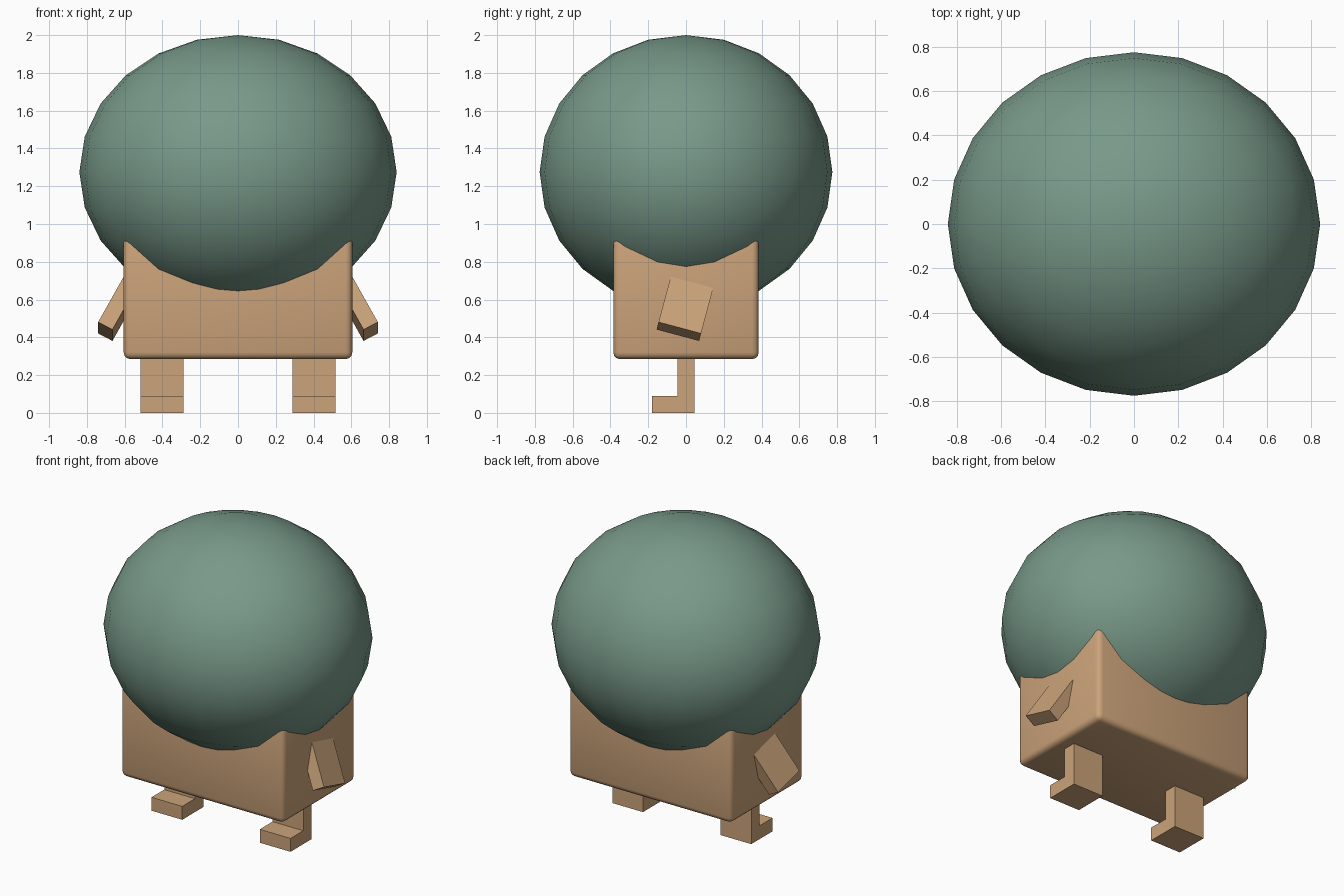
import bpy, bmesh, math
from mathutils import Matrix, Vector

if "Cube" in bpy.data.objects:
    bpy.data.objects.remove(bpy.data.objects["Cube"])


def material(name, rgb):
    m = bpy.data.materials.new(name)
    m.diffuse_color = (*rgb, 1.0)
    m.use_nodes = True
    m.node_tree.nodes["Principled BSDF"].inputs["Base Color"].default_value = m.diffuse_color
    return m


green = material("sage green", (0.188, 0.319, 0.25))
tan = material("tan", (0.60, 0.366, 0.195))


def add_object(name, bm, mat, smooth=False):
    bmesh.ops.recalc_face_normals(bm, faces=bm.faces)
    for f in bm.faces:
        f.smooth = smooth
    me = bpy.data.meshes.new(name)
    bm.to_mesh(me)
    bm.free()
    me.materials.append(mat)
    ob = bpy.data.objects.new(name, me)
    bpy.context.collection.objects.link(ob)
    return ob


def box(size, matrix):
    bm = bmesh.new()
    bmesh.ops.create_cube(bm, size=1, matrix=matrix @ Matrix.Diagonal((*size, 1)))
    return bm


# Large smooth ball on top
bm = bmesh.new()
bmesh.ops.create_uvsphere(bm, u_segments=24, v_segments=12, radius=1)
bmesh.ops.transform(bm, verts=bm.verts, matrix=Matrix.Translation((0, 0, 1.275))
                    @ Matrix.Diagonal((0.84, 0.775, 0.725, 1)))
add_object("round_top", bm, green, True)

# Rounded body block, its top hidden inside the ball
bm = box((1.21, 0.77, 0.675), Matrix.Translation((0, 0, 0.6225)))
bmesh.ops.bevel(bm, geom=bm.edges[:], offset=0.035, segments=3, profile=0.5,
                affect='EDGES')
add_object("body", bm, tan, True)

# L-shaped leg and foot profile in the YZ plane
LEG = [(-0.18, 0), (0.045, 0), (0.045, 0.32), (-0.045, 0.32), (-0.045, 0.09), (-0.18, 0.09)]

for side, label in ((1, "right"), (-1, "left")):
    # Leg with foot
    bm = bmesh.new()
    face = bm.faces.new([bm.verts.new((side * 0.288, y, z)) for y, z in LEG])
    ext = bmesh.ops.extrude_face_region(bm, geom=[face])
    moved = [v for v in ext["geom"] if isinstance(v, bmesh.types.BMVert)]
    bmesh.ops.translate(bm, verts=moved, vec=(side * 0.228, 0, 0))
    add_object(label + "_leg", bm, tan)

    # Arm slab: spread outwards, swung forwards, its upper end inside the body
    length = 0.334
    rot = Matrix.Rotation(math.radians(-15), 4, 'X') @ Matrix.Rotation(-side * math.radians(28.5), 4, 'Y')
    centre = Vector((side * 0.7025, -0.038, 0.431)) + rot @ Vector((0, 0, length / 2))
    add_object(label + "_arm", box((0.086, 0.233, length), Matrix.Translation(centre) @ rot), tan)
